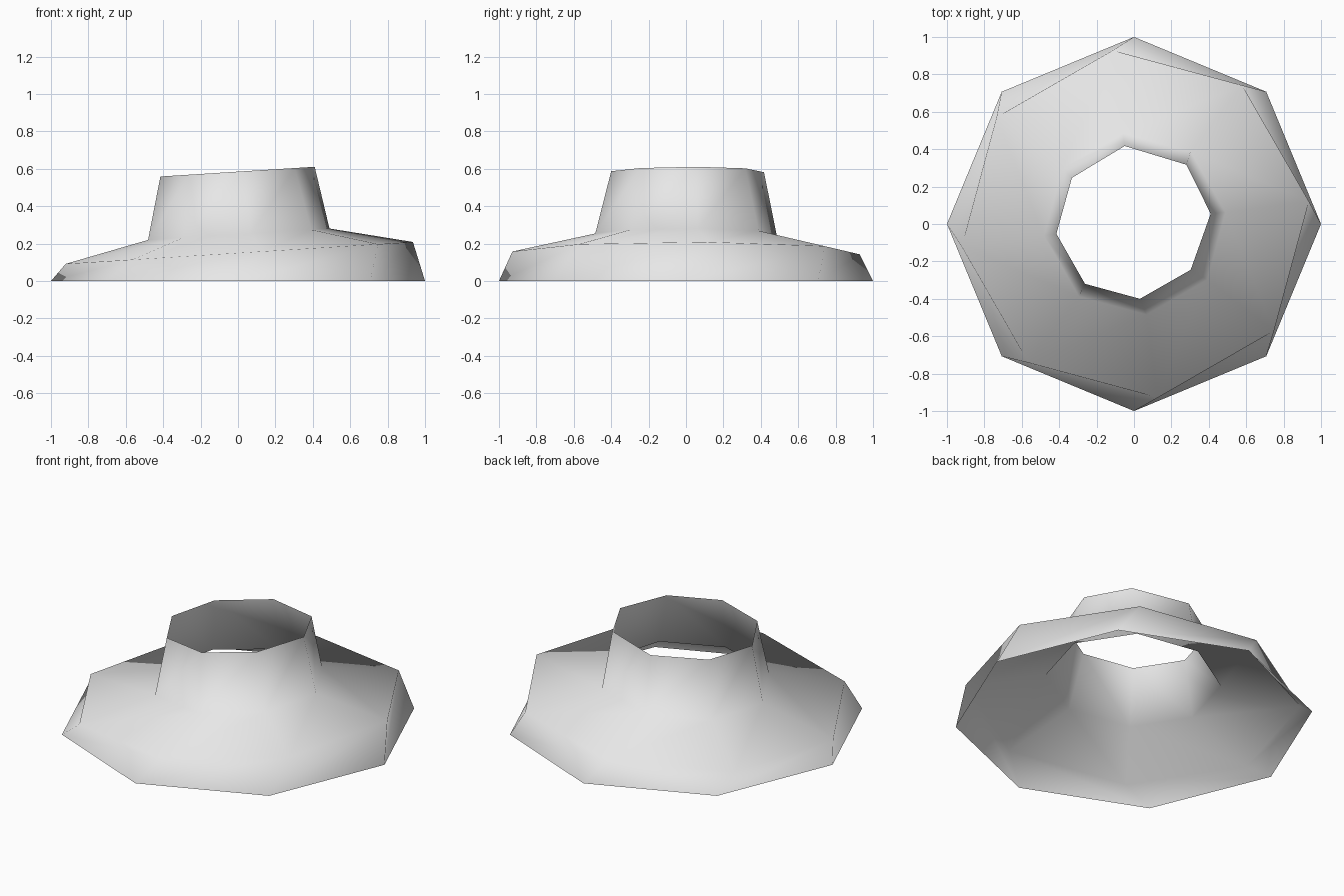
import bpy
import bmesh
from math import cos, sin, radians

SIDES = 8
TILT = 0.063   # rise of the upper rings toward +x
TWIST = 7.4    # turn of the upper rings, in degrees

cube = bpy.data.objects.get("Cube")
if cube:
    bpy.data.objects.remove(cube, do_unlink=True)

# Plain grey
grey = bpy.data.materials.new("light_grey")
grey.use_nodes = True
colour = (0.8, 0.8, 0.8, 1)
grey.diffuse_color = colour
grey.node_tree.nodes["Principled BSDF"].inputs["Base Color"].default_value = colour


def outline(radius, twist=0.0, shift=0.0):
    """Points of a regular ring, counter-clockwise from +x."""
    angles = [radians(twist + 360 * i / SIDES) for i in range(SIDES)]
    return [(shift + radius * cos(a), radius * sin(a)) for a in angles]


def add_ring(bm, points, height, tilt=TILT):
    return [bm.verts.new((x, y, height + tilt * x)) for x, y in points]


# Slightly uneven upper opening
opening = [(0.41, 0.055), (0.28, 0.317), (-0.05, 0.417), (-0.332, 0.247),
           (-0.415, -0.052), (-0.262, -0.32), (0.032, -0.4), (0.303, -0.245)]

# Open shell: foot, brim edge, collar base, collar rim
bm = bmesh.new()
rings = [
    add_ring(bm, outline(1.0), 0.0, tilt=0.0),
    add_ring(bm, outline(0.936, TWIST, 0.007), 0.15),
    add_ring(bm, outline(0.489, TWIST, 0.004), 0.25),
    add_ring(bm, opening, 0.585),
]
for low, high in zip(rings, rings[1:]):
    for i in range(SIDES):
        j = (i + 1) % SIDES
        bm.faces.new((low[i], low[j], high[j], high[i]))
for face in bm.faces:
    face.smooth = True

mesh = bpy.data.meshes.new("collared_brim")
bm.to_mesh(mesh)
bm.free()
mesh.materials.append(grey)
shell = bpy.data.objects.new("collared_brim", mesh)
bpy.context.collection.objects.link(shell)
